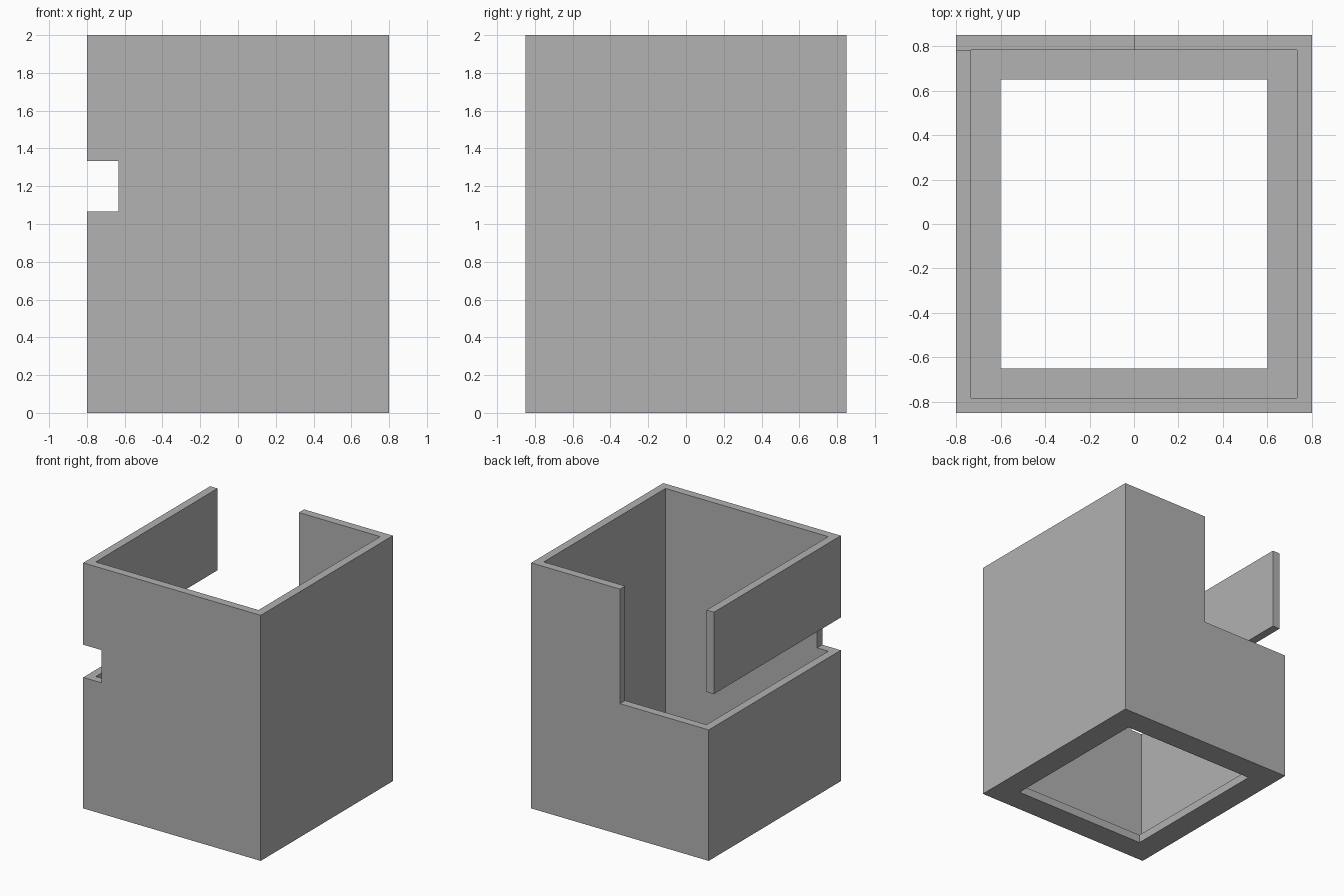
import bpy

default_cube = bpy.data.objects.get("Cube")
if default_cube:
    bpy.data.objects.remove(default_cube, do_unlink=True)

UNIT = 2 / 30          # wall thickness
HALF_X, HALF_Y, TOP = 12 * UNIT, 12.75 * UNIT, 30 * UNIT
IN_X, IN_Y = HALF_X - UNIT, HALF_Y - UNIT
SLOT_LOW, SLOT_HIGH = 16 * UNIT, 20 * UNIT


def box(name, low, high):
    """Axis-aligned box between two corners."""
    bpy.ops.mesh.primitive_cube_add(size=1)
    obj = bpy.context.object
    obj.name = name
    obj.data.name = name
    for v in obj.data.vertices:
        v.co = [a if c < 0 else b for c, a, b in zip(v.co, low, high)]
    return obj


def cut(target, low, high):
    """Subtract a box from the target and discard the cutter."""
    cutter = box("cutter", low, high)
    cutter.hide_render = True
    mod = target.modifiers.new("cut", "BOOLEAN")
    mod.operation = "DIFFERENCE"
    mod.solver = "EXACT"
    mod.object = cutter
    bpy.context.view_layer.objects.active = target
    bpy.ops.object.modifier_apply(modifier=mod.name)
    bpy.data.objects.remove(cutter, do_unlink=True)


# Outer block
housing = box("open_housing", (-HALF_X, -HALF_Y, 0), (HALF_X, HALF_Y, TOP))
grey = bpy.data.materials.new("plain grey")
grey.use_nodes = True
grey.diffuse_color = (0.445, 0.445, 0.445, 1)
grey.node_tree.nodes["Principled BSDF"].inputs["Base Color"].default_value = grey.diffuse_color
housing.data.materials.append(grey)

# Cavity, open at the top
cut(housing, (-IN_X, -IN_Y, UNIT), (IN_X, IN_Y, TOP + 1))
# Rectangular opening in the floor
cut(housing, (-9 * UNIT, -9.75 * UNIT, -1), (9 * UNIT, 9.75 * UNIT, 2 * UNIT))
# Notch through half of the back wall
cut(housing, (-HALF_X - 1, IN_Y, SLOT_LOW), (0, HALF_Y + 1, TOP + 1))
# Horizontal slot through the right wall and the front corner
cut(housing, (-HALF_X - 1, -HALF_Y - 1, SLOT_LOW), (-9.5 * UNIT, HALF_Y + 1, SLOT_HIGH))
